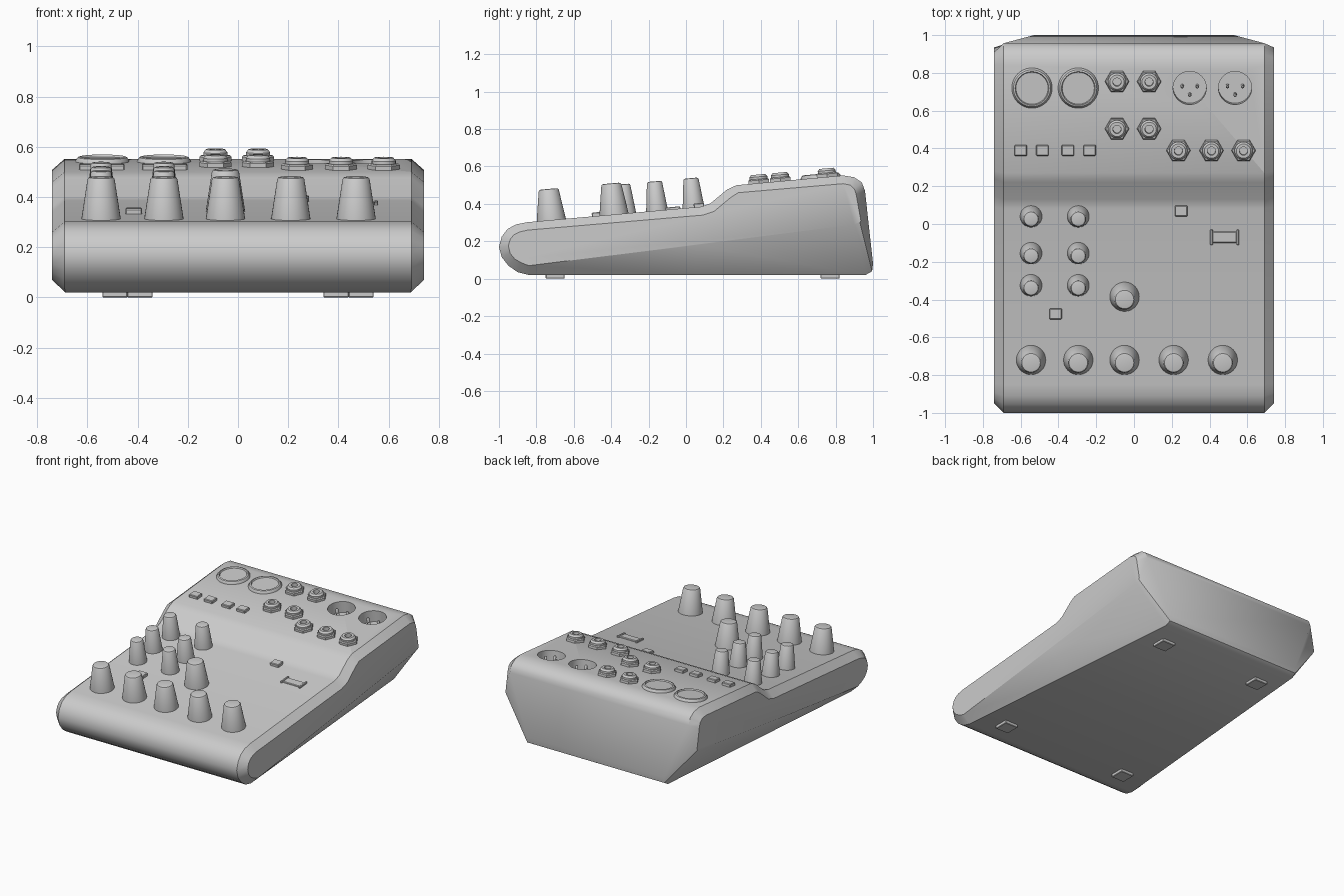
import bpy, bmesh, math
from mathutils import Matrix

if "Cube" in bpy.data.objects:
    bpy.data.objects.remove(bpy.data.objects["Cube"])


def finish(name, bm, angle=35):
    bmesh.ops.remove_doubles(bm, verts=bm.verts, dist=1e-5)
    bmesh.ops.recalc_face_normals(bm, faces=bm.faces)
    me = bpy.data.meshes.new(name)
    bm.to_mesh(me)
    bm.free()
    ob = bpy.data.objects.new(name, me)
    bpy.context.collection.objects.link(ob)
    smooth(ob, angle)
    return ob


def smooth(ob, angle=35):
    bpy.ops.object.select_all(action='DESELECT')
    ob.select_set(True)
    bpy.context.view_layer.objects.active = ob
    bpy.ops.object.shade_smooth_by_angle(angle=math.radians(angle))


def panel(x, y):
    """Frame lying on the sloped top panel at (x, y)."""
    if y < 0.17:
        z, slope = 0.302 + (y + 0.85) * 0.0892, 0.0892
    else:
        z, slope = 0.50 + (y - 0.27) * 0.0912, 0.0912
    return Matrix.Translation((x, y, z)) @ Matrix.Rotation(math.atan(slope), 4, 'X')


def lathe(bm, profile, n=32, mat=Matrix()):
    """Turn (radius, height) points into a solid; both ends are capped."""
    rings = [[bm.verts.new(mat @ Matrix.Rotation(2 * math.pi * i / n, 4, 'Z')
                           @ Matrix.Translation((r, 0, h)).translation)
              for i in range(n)] for r, h in profile]
    for a, b in zip(rings, rings[1:]):
        for i in range(n):
            j = (i + 1) % n
            bm.faces.new((a[i], a[j], b[j], b[i]))
    bm.faces.new(rings[0][::-1])
    bm.faces.new(rings[-1])


def turned(name, x, y, profile, n=32):
    bm = bmesh.new()
    lathe(bm, profile, n)
    ob = finish(name, bm)
    ob.matrix_world = panel(x, y)
    return ob


def block(name, mat, size, bevel=0.004):
    bm = bmesh.new()
    bmesh.ops.create_cube(bm, size=1, matrix=Matrix.Diagonal((*size, 1)))
    bmesh.ops.bevel(bm, geom=bm.edges[:], offset=bevel, segments=1, affect='EDGES')
    ob = finish(name, bm, 30)
    ob.matrix_world = mat
    return ob


# Body: outer profile (y, z) paired with the inset side-cap profile (y, z)
PROFILE = [
    (-0.84, 0.02, -0.84, 0.07), (-0.90, 0.035, -0.88, 0.085),
    (-0.95, 0.07, -0.915, 0.105), (-0.985, 0.115, -0.94, 0.135),
    (-1.0, 0.17, -0.95, 0.175), (-0.985, 0.225, -0.94, 0.21),
    (-0.955, 0.265, -0.92, 0.235), (-0.91, 0.29, -0.89, 0.25),
    (-0.85, 0.302, -0.845, 0.26), (0.08, 0.385, 0.09, 0.34),
    (0.13, 0.402, 0.15, 0.36), (0.22, 0.477, 0.24, 0.435),
    (0.27, 0.50, 0.28, 0.46), (0.84, 0.552, 0.84, 0.508),
    (0.90, 0.542, 0.88, 0.50), (0.94, 0.515, 0.90, 0.48),
    (0.957, 0.47, 0.91, 0.45), (1.0, 0.08, 0.935, 0.31),
    (0.995, 0.04, 0.93, 0.30), (0.96, 0.02, 0.90, 0.29),
    (0.05, 0.02, 0.05, 0.18)]


def half_width(y, z):
    # the underside narrows towards the back
    return 0.69 - 0.16 * max(0, y + 0.87) / 1.86 if z < 0.1 else 0.69


bm = bmesh.new()
rings = []
for s in (-1, 1):
    cap = [bm.verts.new((s * 0.74, cy, cz)) for y, z, cy, cz in PROFILE]
    rim = [bm.verts.new((s * half_width(y, z), y, z)) for y, z, cy, cz in PROFILE]
    rings += [cap, rim] if s < 0 else [rim, cap]
for a, b in zip(rings, rings[1:]):
    for i in range(len(PROFILE)):
        j = (i + 1) % len(PROFILE)
        bm.faces.new((a[i], a[j], b[j], b[i]))
bm.faces.new(rings[0])
bm.faces.new(rings[-1][::-1])
body = finish("mixer_body", bm, 40)

# Round connector sockets cut into the rear panel, each with three pins
for x in (0.295, 0.535):
    cutter = turned("socket_cutter", x, 0.72, [(0.088, -0.08), (0.088, 0.05)], 40)
    cutter.hide_render = True
    bpy.context.view_layer.update()
    mod = body.modifiers.new("socket", 'BOOLEAN')
    mod.operation, mod.solver, mod.object = 'DIFFERENCE', 'EXACT', cutter
    bpy.context.view_layer.objects.active = body
    bpy.ops.object.modifier_apply(modifier=mod.name)
    bpy.data.objects.remove(cutter)
    bm = bmesh.new()
    for px, py in ((-0.04, 0.005), (0.04, 0.005), (0, -0.04)):
        lathe(bm, [(0.009, -0.085), (0.009, -0.02), (0.005, -0.014)], 12,
              Matrix.Translation((px, py, 0)))
    finish("socket_pins", bm).matrix_world = panel(x, 0.72)
smooth(body, 40)

# Knobs: tapered, with a softened top edge
BIG = [(0.078, -0.01), (0.078, 0.002), (0.054, 0.158), (0.049, 0.165), (0.04, 0.167)]
SMALL = [(0.058, -0.01), (0.058, 0.002), (0.041, 0.149), (0.037, 0.155), (0.03, 0.157)]
for x, y in [(x, -0.72) for x in (-0.545, -0.295, -0.05, 0.21, 0.47)] + [(-0.05, -0.385)]:
    turned("large_knob", x, y, BIG)
for x in (-0.545, -0.295):
    for y in (0.04, -0.155, -0.325):
        turned("small_knob", x, y, SMALL)

# Large combination inputs: raised rims around a shallow dish
for x in (-0.54, -0.295):
    turned("combo_input", x, 0.72,
           [(0.107, -0.01), (0.107, 0.004), (0.098, 0.017), (0.089, 0.02),
            (0.085, 0.011), (0.02, 0.011)], 40)

# Small jacks: hex nut plus a threaded collar with a hole
for x, y in [(-0.09, 0.755), (0.08, 0.755), (-0.09, 0.505), (0.08, 0.505),
             (0.235, 0.39), (0.41, 0.39), (0.58, 0.39)]:
    turned("jack_nut", x, y, [(0.064, -0.01), (0.064, 0.016), (0.058, 0.022)], 6)
    turned("jack_collar", x, y,
           [(0.048, 0.01), (0.048, 0.034), (0.038, 0.046), (0.022, 0.046),
            (0.02, 0.005)], 24)

# Push buttons
for x, y in [(-0.60, 0.39), (-0.485, 0.39), (-0.35, 0.39), (-0.235, 0.39),
             (0.25, 0.07), (-0.415, -0.475)]:
    block("push_button", panel(x, y), (0.066, 0.056, 0.04))

# Level meter window with end bars
meter = panel(0.48, -0.07)
block("meter_window", meter, (0.13, 0.06, 0.016))
for s in (-1, 1):
    block("meter_end_bar", meter @ Matrix.Translation((s * 0.07, 0, 0)),
          (0.014, 0.08, 0.024), 0.003)

# Feet
for s in (-1, 1):
    for x, y in ((0.49, -0.70), (0.39, 0.77)):
        block("foot", Matrix.Translation((s * x, y, 0.015)), (0.1, 0.1, 0.03), 0.003)
